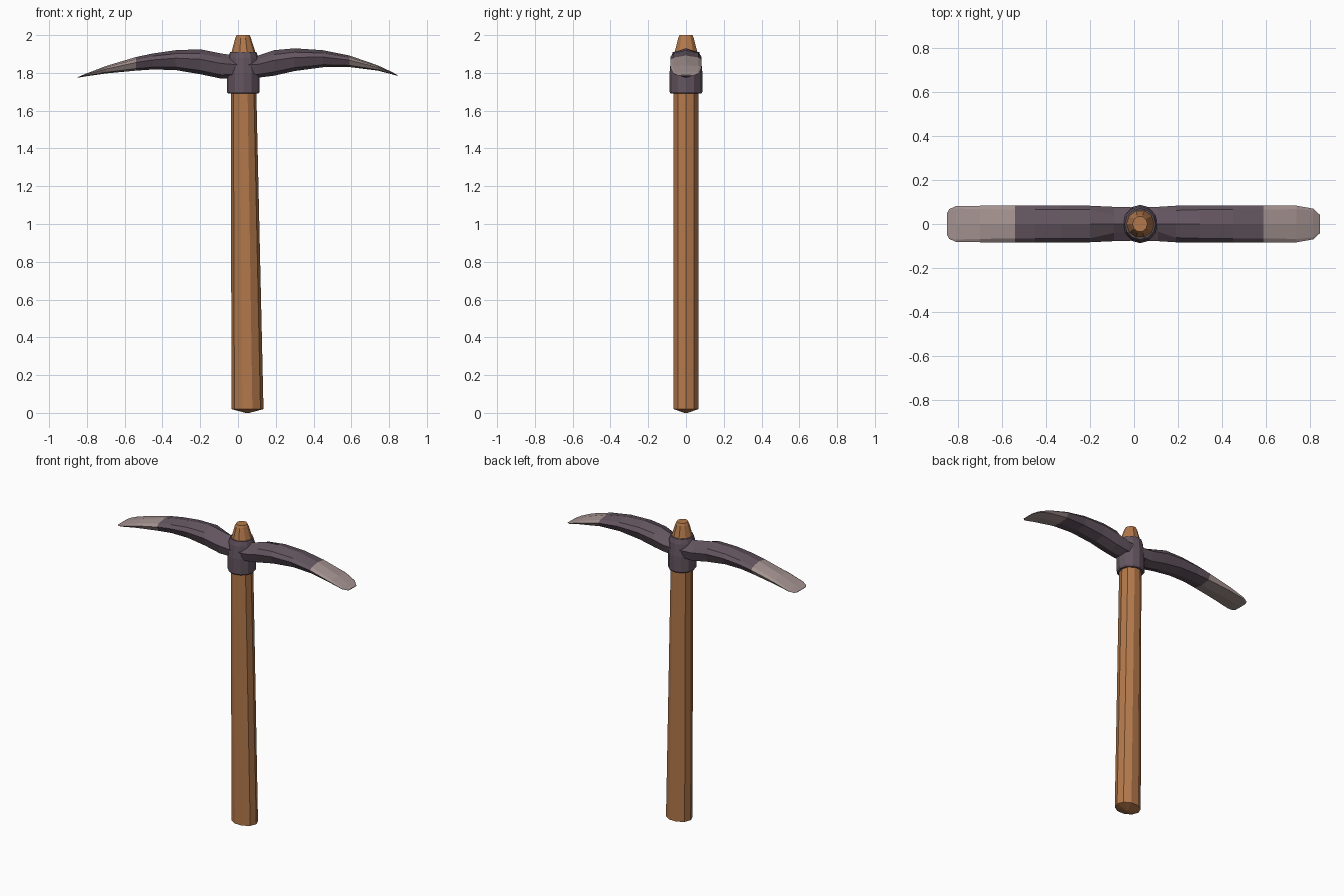
import bpy, bmesh
from math import cos, sin, pi


def material(name, rgb):
    m = bpy.data.materials.new(name)
    m.diffuse_color = (*rgb, 1)
    return m


wood = material("wood", (0.45, 0.19, 0.07))
iron = material("dark_iron", (0.125, 0.09, 0.115))
steel = material("worn_steel", (0.37, 0.29, 0.28))


def loft(name, rings, mats, pick=lambda c: 0):
    """Skin a list of equal-length rings, cap both ends, choose material by face centre."""
    bm = bmesh.new()
    loops = [[bm.verts.new(p) for p in ring] for ring in rings]
    n = len(loops[0])
    for a, b in zip(loops, loops[1:]):
        for i in range(n):
            j = (i + 1) % n
            bm.faces.new((a[i], a[j], b[j], b[i]))
    bm.faces.new(loops[0][::-1])
    bm.faces.new(loops[-1])
    bmesh.ops.recalc_face_normals(bm, faces=bm.faces)
    for f in bm.faces:
        f.material_index = pick(f.calc_center_median())
    me = bpy.data.meshes.new(name)
    bm.to_mesh(me)
    bm.free()
    for m in mats:
        me.materials.append(m)
    ob = bpy.data.objects.new(name, me)
    bpy.context.collection.objects.link(ob)
    return ob


def oval(z, x0, x1, ry, n):
    cx, rx = (x0 + x1) / 2, (x1 - x0) / 2
    return [(cx + rx * cos(2 * pi * i / n), ry * sin(2 * pi * i / n), z) for i in range(n)]


# Handle: oval at the foot, round at the head, tapered plug above the collar
loft("handle", [oval(z, a, b, r, 10) for z, a, b, r in [
    (0.0, 0.04, 0.06, 0.008), (0.02, -0.035, 0.135, 0.07),
    (1.70, -0.037, 0.097, 0.07), (1.90, -0.037, 0.095, 0.066),
    (1.985, -0.014, 0.068, 0.043), (2.0, -0.007, 0.061, 0.036)]], [wood])

# Collar around the handle
loft("collar", [oval(z, 0.028 - r, 0.028 + r, r, 12) for z, r in [
    (1.69, 0.080), (1.70, 0.087), (1.80, 0.087),
    (1.88, 0.079), (1.91, 0.070)]], [iron])


# Blade section: ridged top, bevelled shoulders, narrower belly
def section(x, top, bot, w, shoulder, belly):
    t = top - bot
    half = [(shoulder, top - 0.17 * t), (w, top - 0.40 * t), (belly, bot + 0.15 * t)]
    return ([(x, 0, top)] + [(x, y, z) for y, z in half]
            + [(x, 0, bot)] + [(x, -y, z) for y, z in reversed(half)])


# Blades: x, top z, bottom z, half width, shoulder, belly
right = [
    (0.03, 1.885, 1.775, 0.075, 0.03, 0.06), (0.11, 1.893, 1.775, 0.078, 0.035, 0.06),
    (0.19, 1.920, 1.785, 0.083, 0.062, 0.06), (0.30, 1.930, 1.810, 0.083, 0.065, 0.06),
    (0.45, 1.920, 1.830, 0.083, 0.065, 0.06), (0.59, 1.892, 1.831, 0.083, 0.065, 0.065),
    (0.74, 1.840, 1.812, 0.083, 0.068, 0.072), (0.815, 1.805, 1.793, 0.070, 0.06, 0.065),
    (0.845, 1.788, 1.784, 0.042, 0.036, 0.038)]
left = [
    (0.03, 1.885, 1.775, 0.075, 0.03, 0.06), (-0.09, 1.903, 1.770, 0.078, 0.04, 0.06),
    (-0.20, 1.925, 1.793, 0.083, 0.065, 0.06), (-0.33, 1.920, 1.815, 0.083, 0.065, 0.06),
    (-0.45, 1.903, 1.818, 0.083, 0.065, 0.06), (-0.54, 1.884, 1.812, 0.083, 0.065, 0.065),
    (-0.70, 1.836, 1.797, 0.083, 0.068, 0.072), (-0.81, 1.794, 1.781, 0.081, 0.07, 0.075),
    (-0.84, 1.781, 1.776, 0.068, 0.06, 0.062), (-0.85, 1.777, 1.774, 0.05, 0.044, 0.046)]
for name, rows, edge in (("right_blade", right, 0.59), ("left_blade", left, 0.54)):
    loft(name, [section(*r) for r in rows], [iron, steel],
         lambda c, e=edge: int(abs(c.x) > e))
